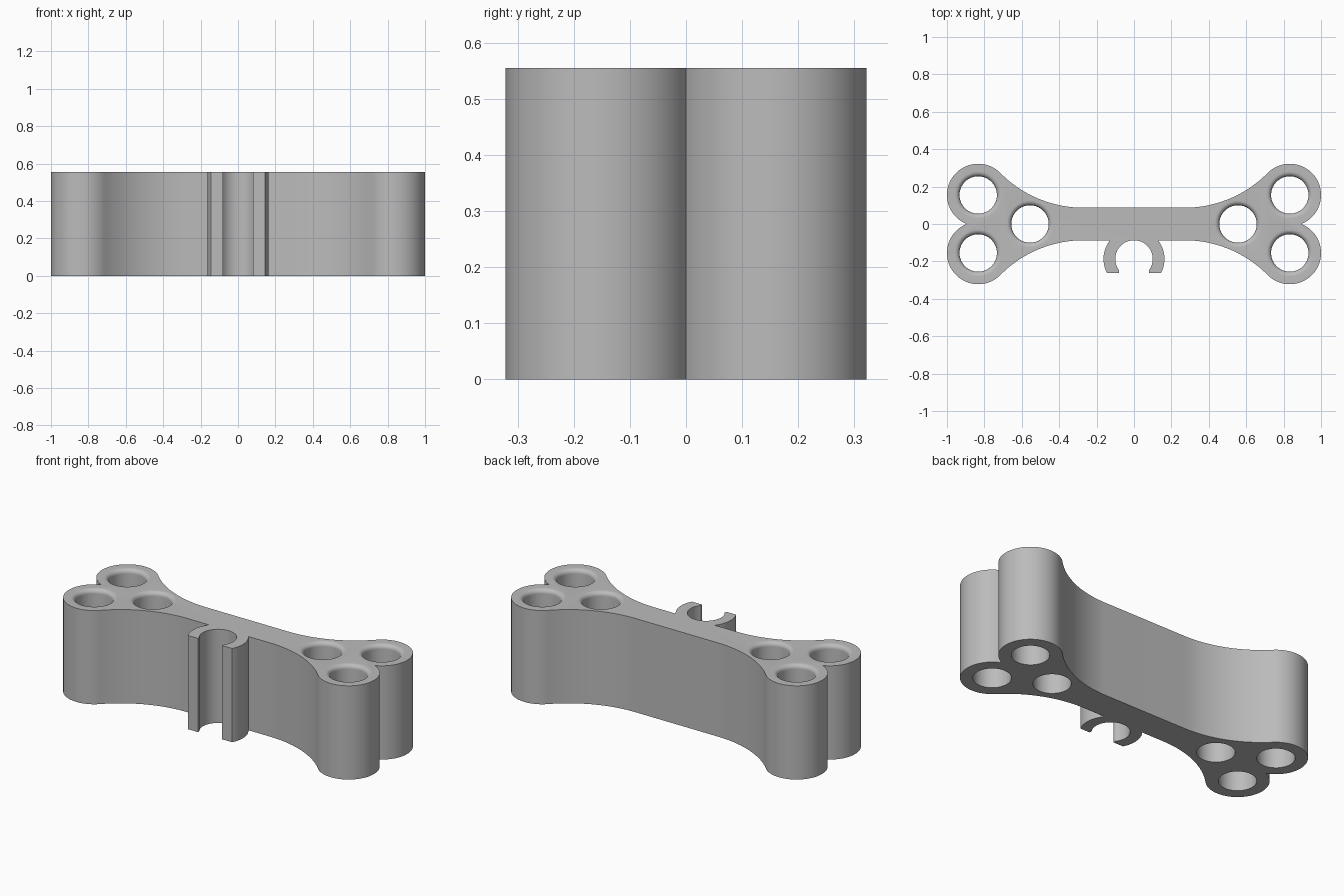
import bpy, bmesh
from math import sin, cos, pi, radians, sqrt, asin, atan2
from mathutils import Matrix, Vector

cube = bpy.data.objects.get("Cube")
if cube:
    bpy.data.objects.remove(cube)

HEIGHT = 0.555
LOBE_X, LOBE_Y, LOBE_R = 0.833, 0.155, 0.167
BAR_X, BAR_Y = 0.27, 0.087          # straight middle of the bar
HOLE_R, ROUND = 0.1, 0.025
CLIP_R, CLIP_Y, CLIP_END, GAP = 0.163, -0.187, -0.262, 0.08

grey = bpy.data.materials.new("grey plastic")
grey.use_nodes = True
COLOUR = (0.5, 0.5, 0.5, 1)
grey.diffuse_color = COLOUR
grey.node_tree.nodes["Principled BSDF"].inputs["Base Color"].default_value = COLOUR


def arc(cx, cy, r, start, end, steps):
    return [(cx + r * cos(start + (end - start) * i / steps),
             cy + r * sin(start + (end - start) * i / steps)) for i in range(steps + 1)]


def flip(points, sx, sy):
    """Mirror a point run, reversing it when its direction changes."""
    run = [(x * sx, y * sy) for x, y in points]
    return run[::-1] if sx * sy < 0 else run


def make_object(name, bm):
    bmesh.ops.recalc_face_normals(bm, faces=bm.faces)
    mesh = bpy.data.meshes.new(name)
    bm.to_mesh(mesh)
    bm.free()
    mesh.materials.append(grey)
    obj = bpy.data.objects.new(name, mesh)
    bpy.context.collection.objects.link(obj)
    return obj


# One corner of the bar: a concave sweep tangent to the end lobe
dx, dy = LOBE_X - BAR_X, LOBE_Y - BAR_Y
sweep_r = (dx**2 + dy**2 - LOBE_R**2) / (2 * (LOBE_R + dy))
sweep_y = BAR_Y + sweep_r
tangent = atan2(LOBE_Y - sweep_y, dx)
corner = arc(BAR_X, sweep_y, sweep_r, -pi / 2, tangent, 24)
corner += arc(LOBE_X, LOBE_Y, LOBE_R, tangent + pi, -asin(LOBE_Y / LOBE_R), 48)[1:]

# Right half of the open clip, from the bar round to the middle of its seat
root = asin((-BAR_Y - CLIP_Y) / CLIP_R)
tip = asin((CLIP_END - CLIP_Y) / CLIP_R)
lip = -atan2(sqrt(HOLE_R**2 - GAP**2), GAP)
half_clip = arc(0, CLIP_Y, CLIP_R, root, tip, 24) + [(GAP, CLIP_END)]
half_clip += arc(0, CLIP_Y, HOLE_R, lip, pi / 2, 32)

# Whole outline, clockwise from the back edge
outline = corner + flip(corner, 1, -1)[1:] + half_clip
outline += flip(half_clip, -1, 1)[1:] + flip(corner, -1, -1) + flip(corner, -1, 1)[1:]
bm = bmesh.new()
base = bm.faces.new([bm.verts.new((x, y, 0)) for x, y in outline])
top = bmesh.ops.extrude_face_region(bm, geom=[base])["geom"]
bmesh.ops.translate(bm, vec=(0, 0, HEIGHT), verts=[v for v in top if isinstance(v, bmesh.types.BMVert)])
body = make_object("clip_bar", bm)

# Hole cutters with a rounded rim at the top
rim = arc(HOLE_R + ROUND, HEIGHT - ROUND, ROUND, pi, pi / 2, 8)
profile = [(0, -0.1), (HOLE_R, -0.1)] + rim + [(HOLE_R + ROUND, HEIGHT + 0.1), (0, HEIGHT + 0.1)]
bm = bmesh.new()
for side in (-1, 1):
    for x, y in ((LOBE_X, LOBE_Y), (LOBE_X, -LOBE_Y), (0.556, 0)):
        centre = Vector((side * x, y, 0))
        verts = [bm.verts.new(centre + Vector((r, 0, z))) for r, z in profile]
        edges = [bm.edges.new(pair) for pair in zip(verts, verts[1:])]
        bmesh.ops.spin(bm, geom=verts + edges, cent=centre, axis=(0, 0, 1),
                       angle=2 * pi, steps=64)
bmesh.ops.remove_doubles(bm, verts=bm.verts, dist=1e-5)
cutter = make_object("hole_cutter", bm)
cutter.hide_render = True

# Cut the holes, keep the result and drop the cutter
cut = body.modifiers.new("holes", 'BOOLEAN')
cut.operation, cut.solver, cut.object = 'DIFFERENCE', 'EXACT', cutter
bpy.context.view_layer.objects.active = body
body.select_set(True)
bpy.ops.object.modifier_apply(modifier=cut.name)
bpy.data.objects.remove(cutter)
bpy.ops.object.shade_smooth_by_angle(angle=radians(30))
